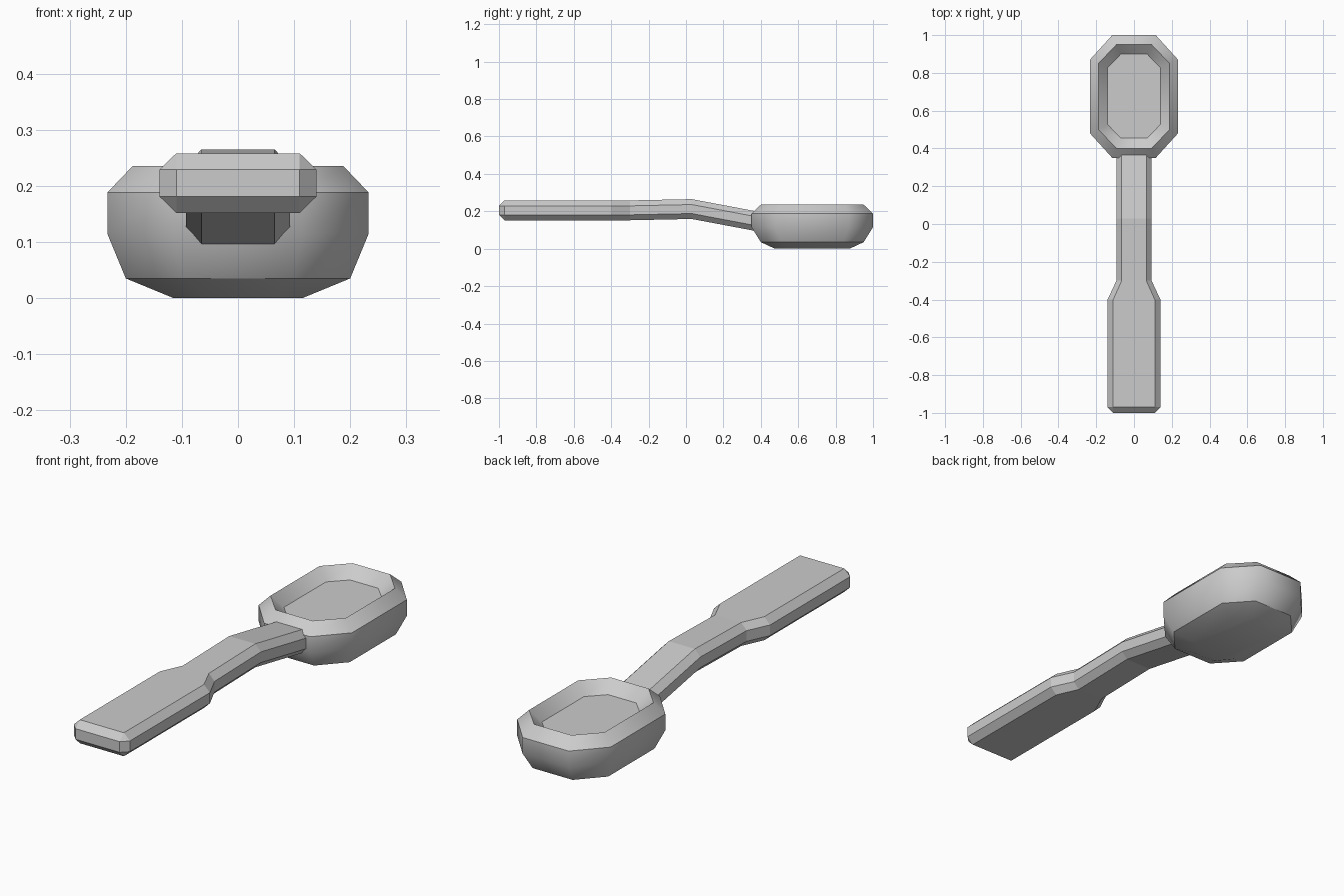
import bpy, bmesh

if "Cube" in bpy.data.objects:
    bpy.data.objects.remove(bpy.data.objects["Cube"])


def loft(name, rings, sharp_rings=None):
    """Skin a list of equal-length point rings and cap both ends."""
    bm = bmesh.new()
    loops = [[bm.verts.new(p) for p in ring] for ring in rings]
    n = len(loops[0])
    for a, b in zip(loops, loops[1:]):
        for i in range(n):
            j = (i + 1) % n
            bm.faces.new((a[i], a[j], b[j], b[i]))
    bm.faces.new(loops[0])
    bm.faces.new(loops[-1])
    if sharp_rings is not None:
        for f in bm.faces:
            f.smooth = True
        for r in sharp_rings:
            for i in range(n):
                e = bm.edges.get((loops[r][i], loops[r][(i + 1) % n]))
                e.smooth = False
    bmesh.ops.remove_doubles(bm, verts=bm.verts[:], dist=0.0005)
    bmesh.ops.recalc_face_normals(bm, faces=bm.faces[:])
    mesh = bpy.data.meshes.new(name)
    bm.to_mesh(mesh)
    bm.free()
    obj = bpy.data.objects.new(name, mesh)
    bpy.context.collection.objects.link(obj)
    return obj


def octagon(hx, hy, cx, cy):
    """Box of half size hx, hy with corners cut at cx, cy."""
    return [(cx, -hy), (hx, -cy), (hx, cy), (cx, hy),
            (-cx, hy), (-hx, cy), (-hx, -cy), (-cx, -hy)]


# Bowl: octagonal rings from the underside, over the rim, to the inner floor
# (half x, half y, corner x, corner y, centre y, z)
bowl_rings = [
    (0.115, 0.200, 0.060, 0.130, 0.675, 0.000),
    (0.200, 0.275, 0.100, 0.165, 0.675, 0.035),
    (0.233, 0.325, 0.115, 0.195, 0.675, 0.115),
    (0.233, 0.325, 0.115, 0.195, 0.675, 0.188),
    (0.188, 0.275, 0.093, 0.175, 0.675, 0.235),
    (0.140, 0.222, 0.070, 0.150, 0.677, 0.185),
]
loft("bowl",
     [[(x, y + cy0, z) for x, y in octagon(hx, hy, cx, cy)]
      for hx, hy, cx, cy, cy0, z in bowl_rings],
     sharp_rings=(1, 3, 4, 5))

# Handle: chamfered bar swept along y, with grip, neck and downward bend
# (y, centre z, half width, flat half width, half height)
handle_sections = [
    (-1.00, 0.205, 0.110, 0.110, 0.024),
    (-0.97, 0.205, 0.140, 0.110, 0.053),
    (-0.40, 0.205, 0.140, 0.110, 0.053),
    (-0.30, 0.205, 0.093, 0.065, 0.053),
    (0.03, 0.212, 0.093, 0.065, 0.053),
    (0.37, 0.148, 0.093, 0.065, 0.053),
]
loft("handle",
     [[(x, y, z + zc) for x, z in octagon(w, h, flat, 0.024)]
      for y, zc, w, flat, h in handle_sections])
